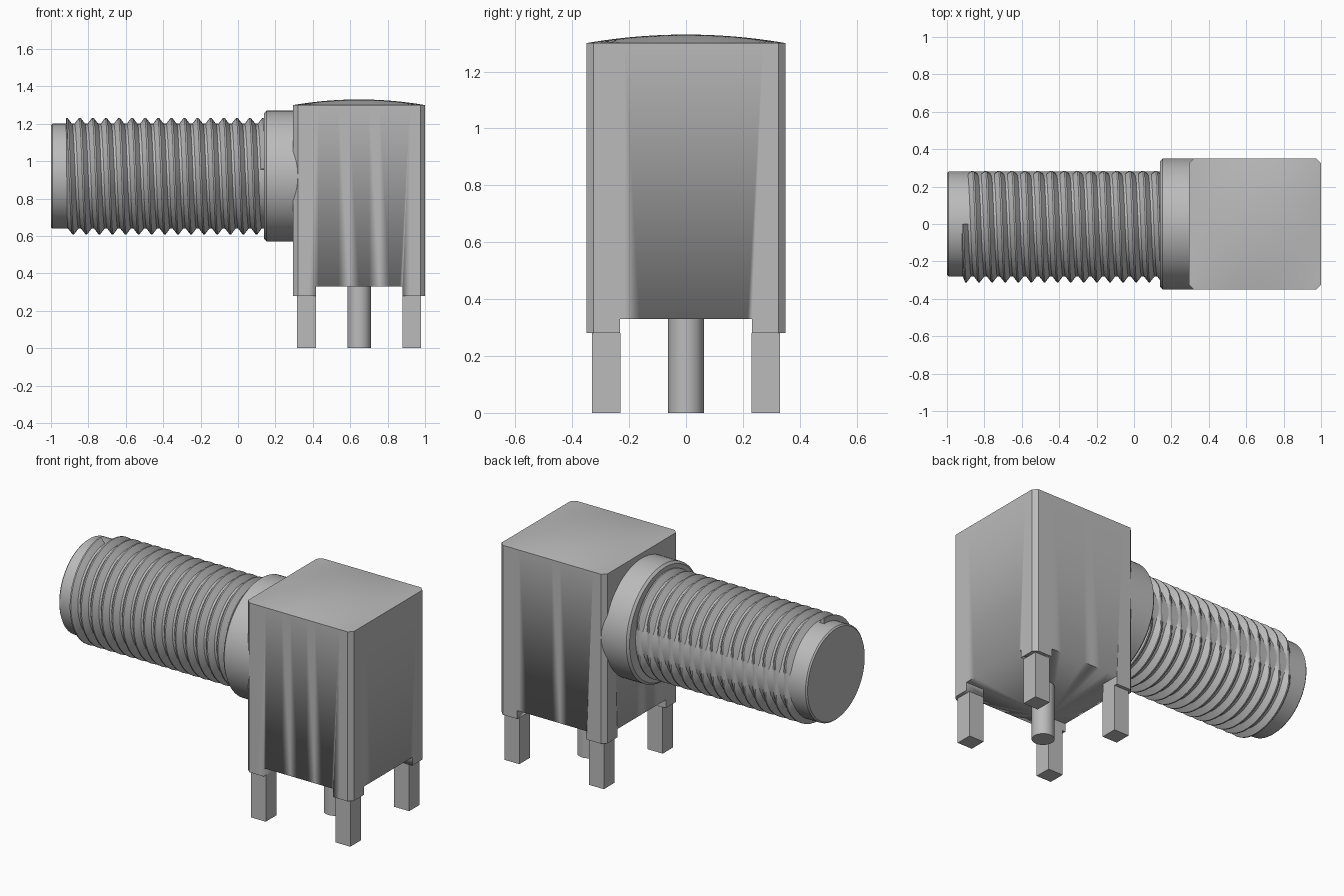
import bpy, bmesh
from math import cos, sin, pi, radians

cube = bpy.data.objects.get("Cube")
if cube:
    bpy.data.objects.remove(cube, do_unlink=True)

grey = bpy.data.materials.new("plain grey metal")
grey.use_nodes = True
COLOUR = (0.5, 0.5, 0.5, 1)
grey.diffuse_color = COLOUR
grey.node_tree.nodes["Principled BSDF"].inputs["Base Color"].default_value = COLOUR

CX, HX, HY = 0.6475, 0.3525, 0.35     # housing centre and half sizes
AXIS_Z = 0.92                         # barrel axis height


def finish(name, bm, angle=30):
    bmesh.ops.remove_doubles(bm, verts=bm.verts, dist=1e-5)
    bmesh.ops.recalc_face_normals(bm, faces=bm.faces)
    mesh = bpy.data.meshes.new(name)
    bm.to_mesh(mesh)
    bm.free()
    mesh.materials.append(grey)
    obj = bpy.data.objects.new(name, mesh)
    bpy.context.collection.objects.link(obj)
    bpy.ops.object.select_all(action='DESELECT')
    obj.select_set(True)
    bpy.context.view_layer.objects.active = obj
    bpy.ops.object.shade_smooth_by_angle(angle=radians(angle))
    return obj


def loft(name, rings, cap_start=True, cap_end=True, angle=30):
    """Skin closed rings of points into a solid."""
    bm = bmesh.new()
    loops = [[bm.verts.new(p) for p in ring] for ring in rings]
    n = len(loops[0])
    for a, b in zip(loops, loops[1:]):
        for i in range(n):
            j = (i + 1) % n
            bm.faces.new((a[i], a[j], b[j], b[i]))
    if cap_start:
        bm.faces.new(loops[0])
    if cap_end:
        bm.faces.new(loops[-1])
    return finish(name, bm, angle)


def prism(name, outline, z0, z1):
    return loft(name, [[(x, y, z) for x, y in outline] for z in (z0, z1)])


def turned(name, profile, segments=72):
    """Solid of revolution about the barrel axis from (x, radius) pairs."""
    rings = [[(x, r * cos(2 * pi * i / segments), AXIS_Z + r * sin(2 * pi * i / segments))
              for i in range(segments)] for x, r in profile]
    return loft(name, rings)


# Housing: chamfered square column with a gently domed top
c = 0.025
quarter = [(HX, HY - c), (HX - c, HY)]
corners = quarter + [(-x, y) for x, y in reversed(quarter)]
corners += [(-x, -y) for x, y in corners]
outline = []
for i, (x0, y0) in enumerate(corners):
    x1, y1 = corners[(i + 1) % len(corners)]
    steps = 12 if i % 2 else 1
    outline += [(x0 + (x1 - x0) * k / steps, y0 + (y1 - y0) * k / steps) for k in range(steps)]

rings = [[(CX + x, y, z) for x, y in outline] for z in (0.28, 1.30)]
for k in range(11, 0, -1):
    s = k / 12
    rings.append([(CX + s * x, s * y,
                   1.30 + 0.03 * (1 - (s * x / HX) ** 2) * (1 - (s * y / HY) ** 2))
                  for x, y in outline])
housing = loft("housing", rings)

# Cross-shaped relief under the housing leaves four corner feet
a, b = 0.2315, 0.5
arm = [(b, a), (a, a), (a, b)]
cross = arm + [(-x, y) for x, y in reversed(arm)]
cross += [(-x, -y) for x, y in cross]
cutter = prism("underside_cutter", [(CX + x, y) for x, y in cross], 0.1, 0.33)
cutter.hide_render = True
cut = housing.modifiers.new("underside relief", 'BOOLEAN')
cut.operation = 'DIFFERENCE'
cut.solver = 'EXACT'
cut.object = cutter
bpy.context.view_layer.objects.active = housing
bpy.ops.object.modifier_apply(modifier=cut.name)
bpy.data.objects.remove(cutter, do_unlink=True)

# Square legs under the corner feet
for sx, side in ((-1, "right"), (1, "left")):
    for sy, end in ((-1, "front"), (1, "back")):
        square = [(CX + sx * u, sy * v) for u, v in
                  ((0.2315, 0.23), (0.3315, 0.23), (0.3315, 0.33), (0.2315, 0.33))]
        prism(f"{end}_{side}_leg", square, 0, 0.28)

# Round centre pin
prism("centre_pin", [(CX + 0.0625 * cos(2 * pi * i / 48), 0.0625 * sin(2 * pi * i / 48))
                     for i in range(48)], 0, 0.335)

# Barrel and collar
turned("barrel", [(-1, 0.272), (-0.992, 0.28), (0.16, 0.28)])
turned("collar", [(0.14, 0.337), (0.153, 0.35), (0.32, 0.35)])

# Helical thread, flattened along the back
PITCH, SEG = 0.07, 48
section = [(-0.036, 0.27), (-0.004, 0.312), (0.004, 0.312), (0.036, 0.27)]
rings = []
for i in range(SEG // 4, int(15.5 * SEG)):
    t = 2 * pi * i / SEG
    x = -0.9335 + PITCH * i / SEG
    rings.append([(max(x + dx, -0.92), min(r * cos(t), 0.283), AXIS_Z + r * sin(t))
                  for dx, r in section])
loft("screw_thread", rings)
